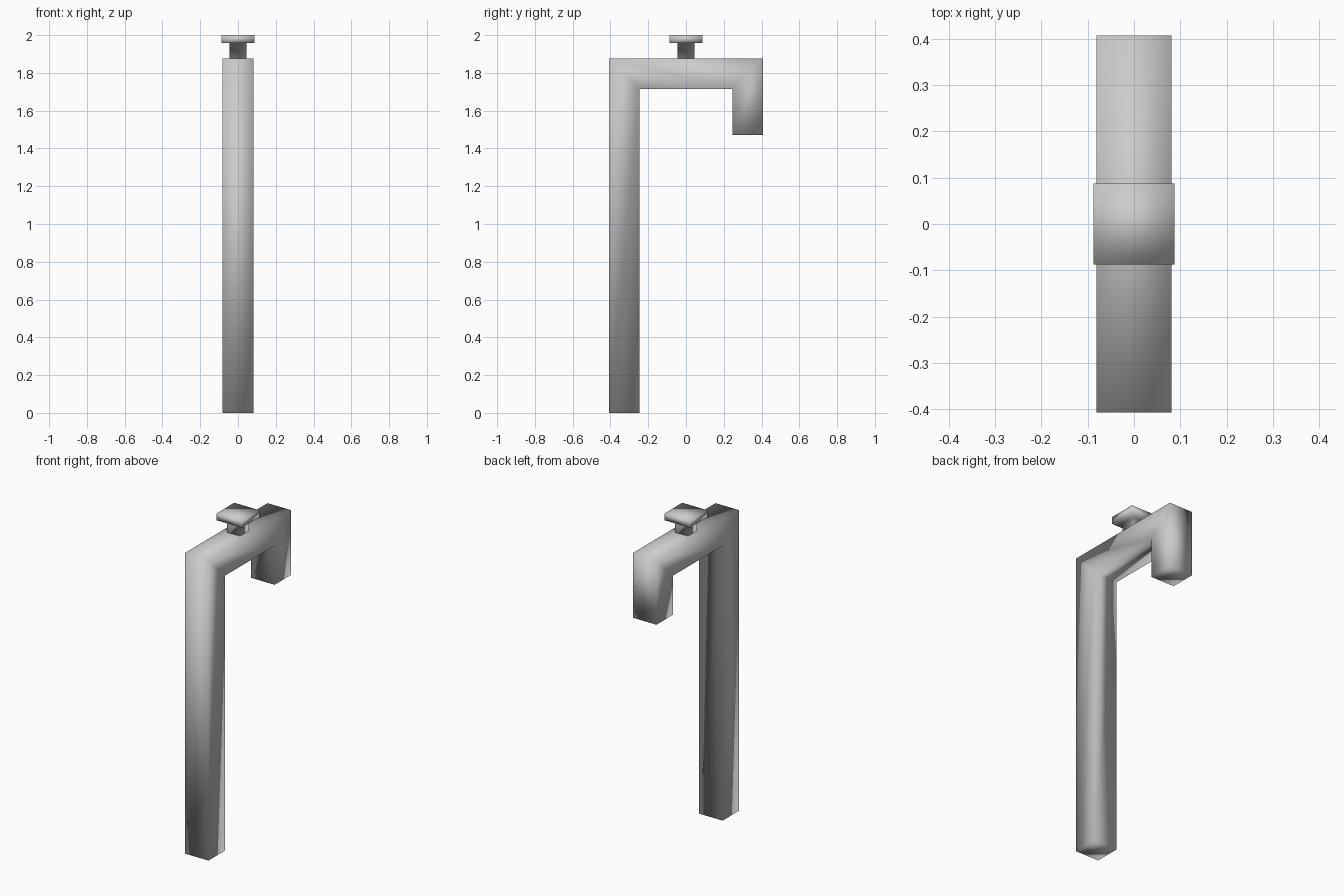
import bpy, bmesh

if "Cube" in bpy.data.objects:
    bpy.data.objects.remove(bpy.data.objects["Cube"])


def finish(name, bm):
    bmesh.ops.recalc_face_normals(bm, faces=bm.faces)
    mesh = bpy.data.meshes.new(name)
    bm.to_mesh(mesh)
    bm.free()
    for p in mesh.polygons:
        p.use_smooth = True
    obj = bpy.data.objects.new(name, mesh)
    bpy.context.collection.objects.link(obj)
    return obj


def loft(name, rings):
    """Bridge a list of four-point rings and cap both ends."""
    bm = bmesh.new()
    loops = [[bm.verts.new(p) for p in ring] for ring in rings]
    for a, b in zip(loops, loops[1:]):
        for i in range(4):
            j = (i + 1) % 4
            bm.faces.new((a[i], a[j], b[j], b[i]))
    bm.faces.new(loops[0])
    bm.faces.new(loops[-1])
    return finish(name, bm)


# Square pipe: upright, mitred bends, crossbar and short spout.
# Each pair is the outer (y, z) and inner (y, z) edge of the pipe.
W = 0.081
OUT, INN = 0.407, 0.246
TOP, UNDER, SPOUT = 1.877, 1.716, 1.472
pairs = [((-OUT, 0), (-INN, 0)),
         ((-OUT, TOP), (-INN, UNDER)),
         ((OUT, TOP), (INN, UNDER)),
         ((OUT, SPOUT), (INN, SPOUT))]
loft("spout_pipe", [[(-W, *o), (W, *o), (W, *i), (-W, *i)] for o, i in pairs])

# Knob on top: narrow stem flaring to a flat square cap
levels = [(0.045, TOP - 0.005), (0.045, 1.957), (0.087, 1.957), (0.087, 2.0)]
loft("knob", [[(-r, -r, z), (r, -r, z), (r, r, z), (-r, r, z)] for r, z in levels])
